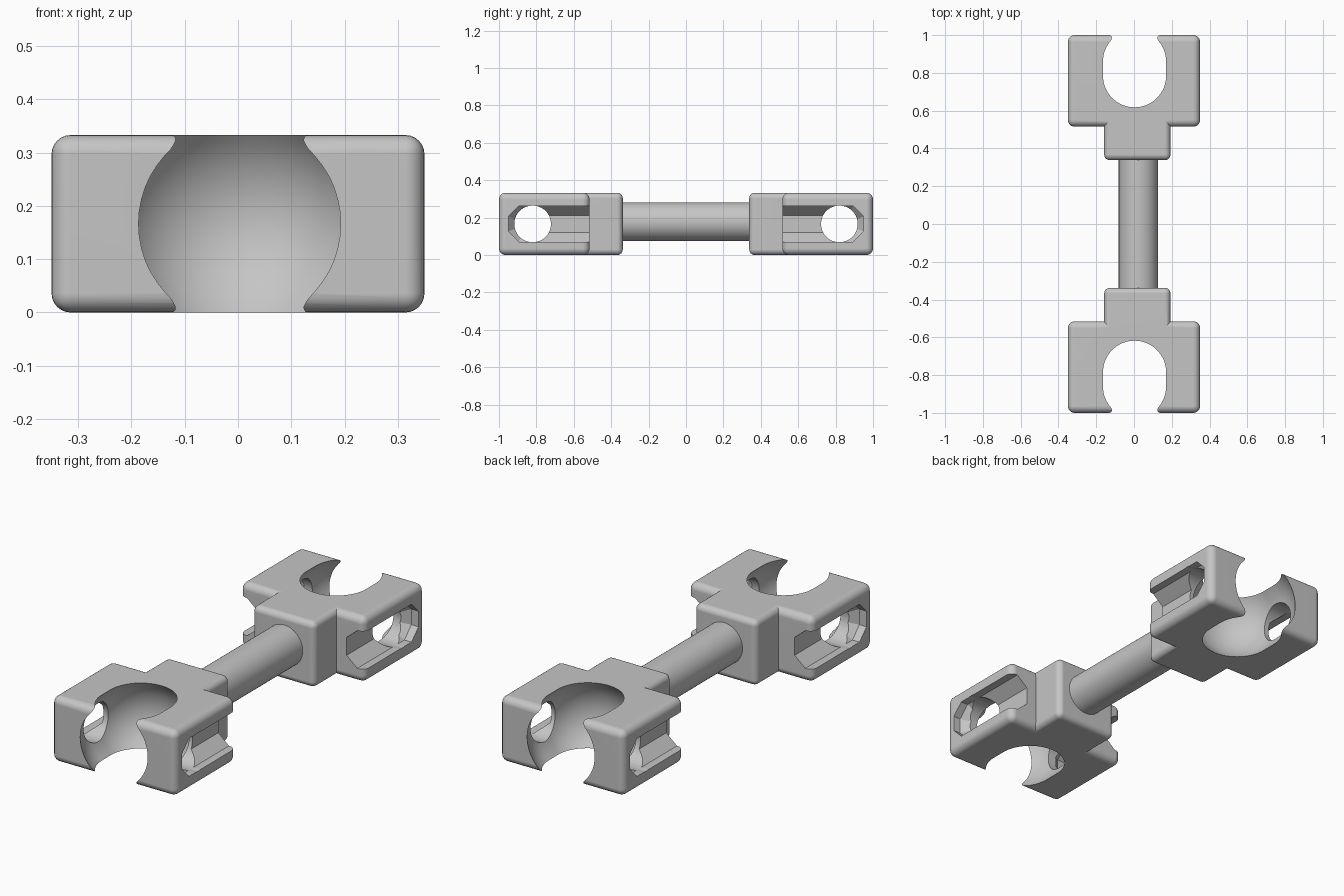
import bpy, bmesh, math
from mathutils import Vector

if "Cube" in bpy.data.objects:
    bpy.data.objects.remove(bpy.data.objects["Cube"], do_unlink=True)

GREY = (0.56, 0.56, 0.56, 1)
mat = bpy.data.materials.new("plain grey")
mat.use_nodes = True
mat.diffuse_color = GREY
mat.node_tree.nodes["Principled BSDF"].inputs["Base Color"].default_value = GREY

HEIGHT = 0.333
MID = HEIGHT / 2


def finish(bm, name):
    bmesh.ops.recalc_face_normals(bm, faces=bm.faces)
    mesh = bpy.data.meshes.new(name)
    bm.to_mesh(mesh)
    bm.free()
    mesh.materials.append(mat)
    ob = bpy.data.objects.new(name, mesh)
    bpy.context.collection.objects.link(ob)
    return ob


def rounded_box(name, x0, x1, y0, y1, radius):
    bm = bmesh.new()
    bmesh.ops.create_cube(bm, size=1)
    for v in bm.verts:
        v.co = Vector(((x0 + x1) / 2 + v.co.x * (x1 - x0),
                       (y0 + y1) / 2 + v.co.y * (y1 - y0),
                       MID + v.co.z * HEIGHT))
    bmesh.ops.bevel(bm, geom=bm.edges[:], offset=radius, segments=6,
                    profile=0.5, affect='EDGES')
    return finish(bm, name)


def hull(name, points):
    bm = bmesh.new()
    for p in points:
        bm.verts.new(p)
    bmesh.ops.convex_hull(bm, input=bm.verts)
    bmesh.ops.dissolve_limit(bm, angle_limit=0.01, verts=bm.verts, edges=bm.edges)
    return finish(bm, name)


def cylinder(name, radius, length, centre, axis):
    bm = bmesh.new()
    bmesh.ops.create_cone(bm, cap_ends=True, segments=64, radius1=radius,
                          radius2=radius, depth=length)
    turn = Vector((0, 0, 1)).rotation_difference(Vector(axis)).to_matrix()
    for v in bm.verts:
        v.co = turn @ v.co + Vector(centre)
    return finish(bm, name)


def combine(ob, tool, operation):
    mod = ob.modifiers.new("combine", 'BOOLEAN')
    mod.operation, mod.solver, mod.object = operation, 'EXACT', tool
    bpy.context.view_layer.objects.active = ob
    bpy.ops.object.modifier_apply(modifier=mod.name)
    bpy.data.objects.remove(tool, do_unlink=True)


def smooth(ob):
    bpy.ops.object.select_all(action='DESELECT')
    ob.select_set(True)
    bpy.context.view_layer.objects.active = ob
    bpy.ops.object.shade_smooth_by_angle(angle=math.radians(30))
    mod = ob.modifiers.new("weighted normals", 'WEIGHTED_NORMAL')
    mod.keep_sharp = True


def cavity_points(side):
    # Ball swept a short way along y
    bm = bmesh.new()
    bmesh.ops.create_uvsphere(bm, u_segments=64, v_segments=32, radius=0.236)
    pts = [v.co + Vector((0.003, side * y, MID)) for v in bm.verts for y in (0.785, 0.86)]
    bm.free()
    return pts


def slot_points(side, flank):
    # Octagonal pocket with a tapered floor, open toward the neck
    pts = []
    for x, r in ((0.45, 0.104), (0.31, 0.104), (0.25, 0.049)):
        for k in range(8):
            a = math.radians(22.5 + 45 * k)
            for y in (0.3, 0.853):
                pts.append((flank * x, side * (y + r * math.cos(a)), MID + r * math.sin(a)))
    return pts


# Socket heads with neck blocks
for side, label in ((-1, "front"), (1, "back")):
    ys = sorted((side * 0.515, side))
    head = rounded_box(label + "_socket_head", -0.35, 0.35, *ys, 0.036)
    ys = sorted((side * 0.338, side * 0.65))
    combine(head, rounded_box("neck", -0.158, 0.193, *ys, 0.03), 'UNION')
    combine(head, hull("cavity", cavity_points(side)), 'DIFFERENCE')
    for flank in (-1, 1):
        combine(head, hull("slot", slot_points(side, flank)), 'DIFFERENCE')
    combine(head, cylinder("pin_hole", 0.098, 1, (0, side * 0.82, MID), (1, 0, 0)), 'DIFFERENCE')
    smooth(head)

# Connecting rod
smooth(cylinder("connecting_rod", 0.104, 0.8, (0.023, 0, 0.178), (0, 1, 0)))
